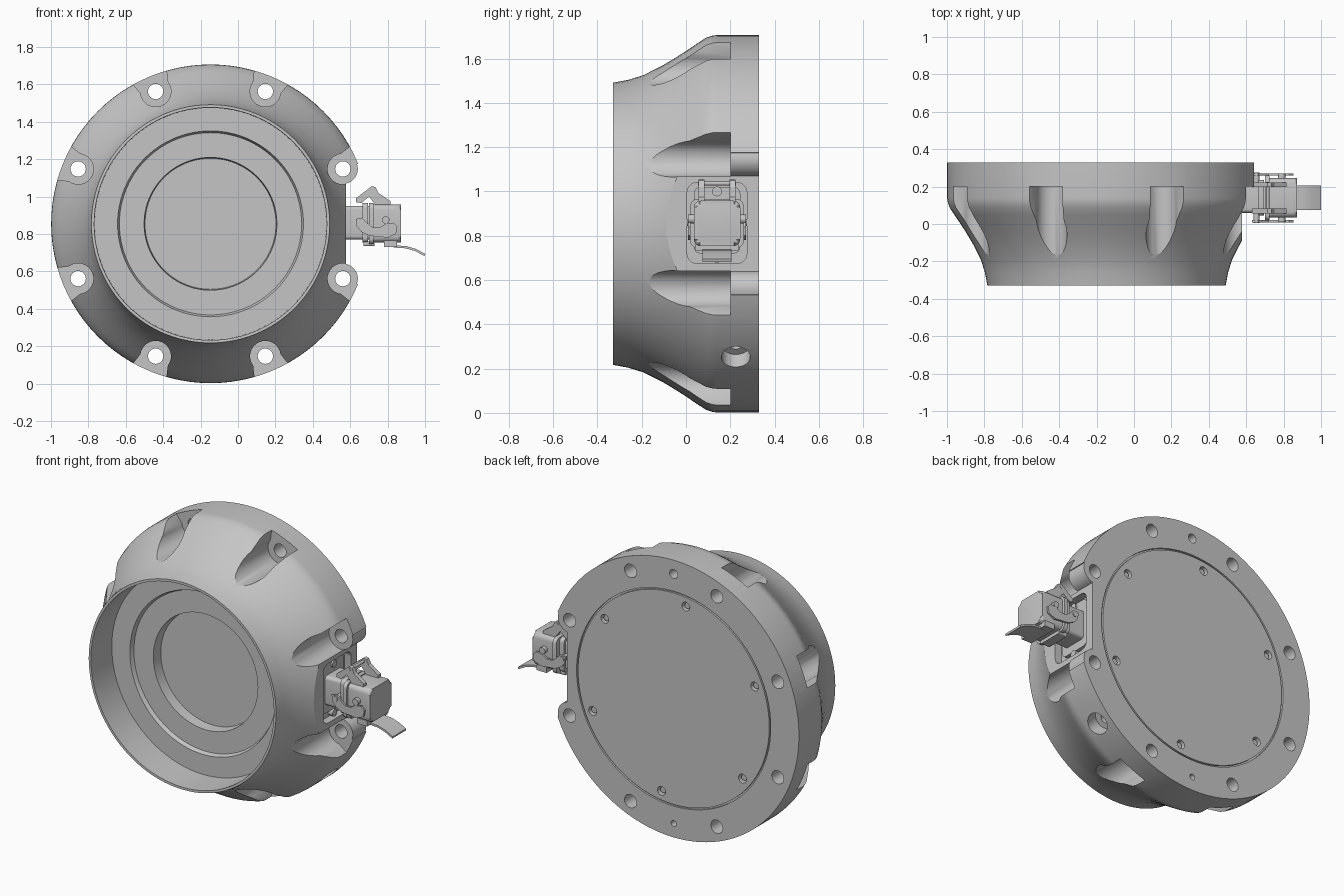
import bpy, bmesh, math
from mathutils import Vector, Matrix

if "Cube" in bpy.data.objects:
    bpy.data.objects.remove(bpy.data.objects["Cube"])

CX, CZ, YC = -0.147, 0.854, 0.14     # turning axis, connector centre line
grey = bpy.data.materials.new("light_grey")
grey.diffuse_color = (0.56, 0.56, 0.56, 1)
grey.use_nodes = True
grey.node_tree.nodes["Principled BSDF"].inputs["Base Color"].default_value = grey.diffuse_color


def finish(name, bm):
    bmesh.ops.recalc_face_normals(bm, faces=bm.faces)
    me = bpy.data.meshes.new(name)
    bm.to_mesh(me)
    bm.free()
    me.materials.append(grey)
    ob = bpy.data.objects.new(name, me)
    bpy.context.collection.objects.link(ob)
    return ob


def prism(name, pts, axis, a, b, bevel=0):
    """Extrude a 2D outline: axis 'y' takes (x, z) points, axis 'x' takes (y, z)."""
    def place(p, d):
        return (p[0], d, p[1]) if axis == 'y' else (d, p[0], p[1])
    bm = bmesh.new()
    lo = [bm.verts.new(place(p, a)) for p in pts]
    hi = [bm.verts.new(place(p, b)) for p in pts]
    bm.faces.new(lo)
    bm.faces.new(hi)
    for i in range(len(pts)):
        j = (i + 1) % len(pts)
        bm.faces.new((lo[i], lo[j], hi[j], hi[i]))
    if bevel:
        edge = [e for e in bm.edges if all(v in hi for v in e.verts)]
        bmesh.ops.bevel(bm, geom=edge, offset=bevel, segments=3, profile=0.5, affect='EDGES')
    return finish(name, bm)


def arc(cx, cy, r, a0, a1, n):
    return [(cx + r * math.cos(math.radians(a0 + (a1 - a0) * i / n)),
             cy + r * math.sin(math.radians(a0 + (a1 - a0) * i / n))) for i in range(n + 1)]


def rounded(x0, x1, y0, y1, r, n=5):
    return (arc(x1 - r, y1 - r, r, 0, 90, n) + arc(x0 + r, y1 - r, r, 90, 180, n)
            + arc(x0 + r, y0 + r, r, 180, 270, n) + arc(x1 - r, y0 + r, r, 270, 360, n))


def rod(name, p, q, r, n=24):
    p, q = Vector(p), Vector(q)
    bm = bmesh.new()
    rot = (q - p).to_track_quat('Z', 'Y').to_matrix().to_4x4()
    bmesh.ops.create_cone(bm, cap_ends=True, segments=n, radius1=r, radius2=r,
                          depth=(q - p).length, matrix=Matrix.Translation((p + q) / 2) @ rot)
    return finish(name, bm)


def polar(r, deg):
    return CX + r * math.cos(math.radians(deg)), CZ + r * math.sin(math.radians(deg))


# turned housing: (y, radius) profile from front cup round to the back cover
profile = [(-.04, 0), (-.04, .35), (-.105, .355), (-.105, .487), (-.13, .497), (-.13, .62),
           (-.33, .622), (-.33, .637), (-.26, .65), (-.19, .672), (-.1, .718), (-.05, .748),
           (0, .78), (.05, .814), (.09, .84), (.12, .85), (.14, .852), (.33, .852),
           (.33, .66), (.318, .66), (.318, .65), (.33, .65), (.33, 0)]
bm = bmesh.new()
vs = [bm.verts.new((CX + r, y, CZ)) for y, r in profile]
es = [bm.edges.new(p) for p in zip(vs, vs[1:])]
bmesh.ops.spin(bm, geom=vs + es, cent=(CX, 0, CZ), axis=(0, 1, 0),
               angle=2 * math.pi, steps=96, use_duplicate=False)
bmesh.ops.remove_doubles(bm, verts=bm.verts, dist=1e-4)
body = finish("housing", bm)

cutters = []
# eight bolt pockets and through holes
for k in range(8):
    deg = 22.5 + 45 * k
    c, s = math.cos(math.radians(deg)), math.sin(math.radians(deg))
    local = arc(.766, 0, .082, 75, 285, 16) + [(.95, -.125), (.95, .125)]
    pts = [(CX + u * c - v * s, CZ + u * s + v * c) for u, v in local]
    cutters.append(prism("pocket_cutter", pts, 'y', -.5, .2))
    x, z = polar(.766, deg)
    cutters.append(rod("bolt_cutter", (x, 0, z), (x, .5, z), .041))
# flat side between two rounded lugs
hx, hz = polar(.766, 22.5)
upper = arc(hx, hz, .08, -78, 20, 10)
lower = [(x, 2 * CZ - z) for x, z in reversed(upper)]
side = lower + upper + [(1.2, upper[-1][1] + .04), (1.2, lower[0][1] - .04)]
cutters.append(prism("side_cutter", side, 'y', -.6, .6))
# recess behind the connector
cutters.append(prism("recess_cutter", rounded(.005, .275, .675, 1.04, .045), 'x', .53, .7))
# cover screw holes, locating holes and radial port
for k in range(6):
    x, z = polar(.594, 38 + 60 * k)
    cutters.append(rod("screw_cutter", (x, .295, z), (x, .4, z), .027, 20))
for deg, r in ((90, .028), (270, .018)):
    x, z = polar(.767, deg)
    cutters.append(rod("locating_cutter", (x, .25, z), (x, .4, z), r, 20))
for r_in, rad in ((.77, .065), (.70, .03)):
    x0, z0 = polar(r_in, -45)
    x1, z1 = polar(1, -45)
    cutters.append(rod("port_cutter", (x0, .225, z0), (x1, .225, z1), rad, 28))

for c in cutters:
    c.hide_render = True
    m = body.modifiers.new("cut", 'BOOLEAN')
    m.operation, m.solver, m.object = 'DIFFERENCE', 'EXACT', c
bpy.context.view_layer.update()
cut = bpy.data.meshes.new_from_object(body.evaluated_get(bpy.context.evaluated_depsgraph_get()))
body.modifiers.clear()
body.data = cut
for c in cutters:
    bpy.data.objects.remove(c)

# cover screws
for k in range(6):
    x, z = polar(.594, 38 + 60 * k)
    rod("cover_screw", (x, .29, z), (x, .315, z), .018, 16)

# connector: base, collar, gasket, hood
prism("connector_base", rounded(.06, .22, .77, .95, .02), 'x', .52, .71)
prism("base_flange", rounded(.035, .245, .72, 1.02, .03), 'x', .52, .55)
prism("base_collar", rounded(.045, .235, .755, .965, .025), 'x', .665, .695)
prism("hood_rim", rounded(.02, .26, .745, .965, .03), 'x', .70, .725)
prism("hood", rounded(.035, .245, .755, .958, .03), 'x', .72, .872, .018)
for z in (.70, 1.0):
    rod("flange_screw", (.53, YC, z), (.56, YC, z), .022)

# hinge ears on top, hooked latch plates at the sides (mirrored about YC)
ear = [(.63, .97), (.63, .99), (.715, 1.055), (.735, 1.05), (.75, 1.02), (.815, .975),
       (.815, .955), (.735, .955), (.70, 1.0), (.66, .965)]
hook = [(.63, .88), (.635, .84), (.66, .81), (.70, .79), (.80, .78), (.845, .80), (.852, .84),
        (.83, .86), (.79, .855), (.76, .835), (.72, .835), (.69, .86), (.665, .885)]
for s in (-1, 1):
    y = YC + s * .07
    prism("hinge_ear", ear, 'y', y - .013, y + .013)
    y = YC + s * .125
    prism("latch_plate", hook, 'y', y - .006, y + .006)
    rod("latch_pivot", (.655, YC + s * .07, .86), (.655, YC + s * .135, .86), .016, 16)
    rod("hood_peg", (.79, YC + s * .09, .875), (.79, YC + s * .13, .875), .02, 16)
rod("hinge_pin", (.715, YC - .085, 1.035), (.715, YC + .085, 1.035), .009, 12)

# lower latch bar and curved pull tab
prism("latch_bar", rounded(.06, .22, .735, .76, .008), 'x', .67, .73)
top = [(.78, .775), (.795, .748), (.85, .738), (.90, .735), (.95, .72), (1.0, .694)]
tab = top + [(x - .003, z - .012) for x, z in reversed(top)]
prism("pull_tab", tab, 'y', .075, .205)
prism("tab_root", [(.78, .73), (.85, .73), (.85, .765), (.78, .765)], 'y', .04, .24)

# smooth shading with sharp creases kept
for ob in bpy.data.objects:
    ob.select_set(True)
bpy.context.view_layer.objects.active = body
bpy.ops.object.shade_smooth_by_angle(angle=math.radians(28))
